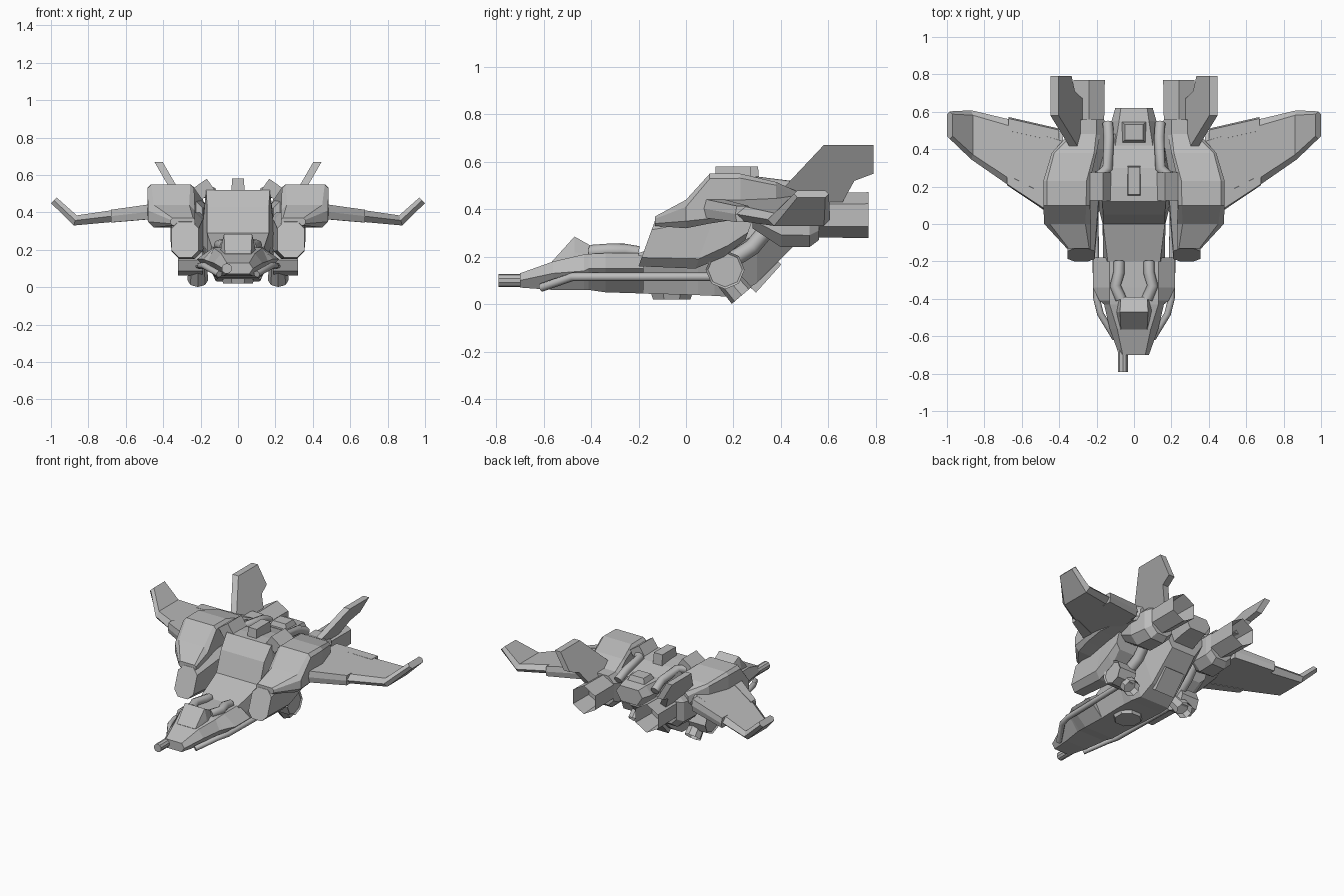
import bpy, bmesh, math
from mathutils import Vector, Matrix

if "Cube" in bpy.data.objects:
    bpy.data.objects.remove(bpy.data.objects["Cube"])

GREY = (0.5, 0.5, 0.5, 1)
paint = bpy.data.materials.new("hull_grey")
paint.use_nodes = True
paint.diffuse_color = GREY
paint.node_tree.nodes["Principled BSDF"].inputs["Base Color"].default_value = GREY


def finish(name, bm, mirror):
    """Turn a bmesh into an object, optionally mirrored across x."""
    bmesh.ops.recalc_face_normals(bm, faces=bm.faces)
    mesh = bpy.data.meshes.new(name)
    bm.to_mesh(mesh)
    bm.free()
    mesh.materials.append(paint)
    obj = bpy.data.objects.new(name, mesh)
    bpy.context.collection.objects.link(obj)
    if mirror:
        mod = obj.modifiers.new("mirror", 'MIRROR')
        mod.use_mirror_merge = False
    return obj


def loft(name, rings, mirror=False):
    """Skin a row of equal-length rings and cap both ends."""
    bm = bmesh.new()
    rows = [[bm.verts.new(p) for p in ring] for ring in rings]
    n = len(rows[0])
    for a, b in zip(rows, rows[1:]):
        for i in range(n):
            j = (i + 1) % n
            bm.faces.new((a[i], a[j], b[j], b[i]))
    bm.faces.new(rows[0])
    bm.faces.new(rows[-1])
    return finish(name, bm, mirror)


def hull_ring(y, top, mid, low, z_top, z_mid, z_low):
    half = [(top, z_top), (mid, z_mid), (low, z_low)]
    return [(x, y, z) for x, z in half] + [(-x, y, z) for x, z in reversed(half)]


def pod_ring(y, x0, x1, z0, z1, cut=0.25, slant=0):
    """Chamfered rectangle across y, leaning back by slant."""
    c = cut * min(x1 - x0, z1 - z0)
    pts = [(x0 + c, z0), (x1 - c, z0), (x1, z0 + c), (x1, z1 - c),
           (x1 - c, z1), (x0 + c, z1), (x0, z1 - c), (x0, z0 + c)]
    return [(x, y + slant * (z - z0), z) for x, z in pts]


def wing_ring(x, lead, trail, z, t, lean=0):
    """Flat section with bevelled edges; lean moves the upper skin inboard."""
    a, b = lead + (trail - lead) * 0.1, lead + (trail - lead) * 0.9
    return [(x, lead, z), (x - lean, a, z + t), (x - lean, b, z + t),
            (x, trail, z), (x + lean, b, z - t), (x + lean, a, z - t)]


def tube(name, a, b, r1, r2, sides, mirror=False, hollow=0, turn=0):
    """Faceted cylinder from a to b, with an optional recessed far end."""
    a, b = Vector(a), Vector(b)
    d = b - a
    m = (Matrix.Translation((a + b) / 2) @ d.to_track_quat('Z', 'Y').to_matrix().to_4x4()
         @ Matrix.Rotation(turn, 4, 'Z'))
    bm = bmesh.new()
    bmesh.ops.create_cone(bm, cap_ends=True, segments=sides, radius1=r1,
                          radius2=r2, depth=d.length, matrix=m)
    if hollow:
        bm.normal_update()
        cap = max(bm.faces, key=lambda f: f.normal.dot(d))
        bmesh.ops.inset_individual(bm, faces=[cap], thickness=r2 * 0.12)
        bmesh.ops.translate(bm, verts=cap.verts, vec=-d.normalized() * hollow)
    return finish(name, bm, mirror)


def box(name, loc, size, axis='X', angle=0, mirror=False, taper=1):
    bm = bmesh.new()
    bmesh.ops.create_cube(bm, size=1)
    for v in bm.verts:
        if v.co.z > 0:
            v.co.x *= taper
            v.co.y *= taper
    m = (Matrix.Translation(loc) @ Matrix.Rotation(math.radians(angle), 4, axis)
         @ Matrix.Diagonal((*size, 1)))
    bm.transform(m)
    return finish(name, bm, mirror)


def pipes(name, points, radius):
    """A bent round pipe on each side."""
    for label, s in (("left_", 1), ("right_", -1)):
        curve = bpy.data.curves.new(label + name, 'CURVE')
        curve.dimensions = '3D'
        curve.bevel_depth = radius
        curve.bevel_resolution = 2
        curve.use_fill_caps = True
        line = curve.splines.new('POLY')
        line.points.add(len(points) - 1)
        for p, (x, y, z) in zip(line.points, points):
            p.co = (s * x, y, z, 1)
        curve.materials.append(paint)
        bpy.context.collection.objects.link(bpy.data.objects.new(label + name, curve))


# Nose, cockpit and central body
loft("nose", [hull_ring(*s) for s in (
    (-.70, .06, .08, .06, .13, .10, .07),
    (-.56, .09, .13, .08, .18, .13, .06),
    (-.43, .13, .16, .10, .21, .14, .06),
    (-.41, .13, .185, .10, .212, .15, .06),
    (-.34, .13, .22, .11, .215, .15, .05),
    (-.18, .13, .22, .11, .215, .15, .045))])
loft("canopy", [hull_ring(*s) for s in (
    (-.565, .07, .075, .08, .18, .16, .14),
    (-.47, .075, .09, .10, .285, .22, .15),
    (-.39, .07, .08, .10, .24, .20, .15))])
loft("central_body", [hull_ring(*s) for s in (
    (-.20, .14, .165, .11, .215, .15, .045),
    (0, .165, .168, .12, .29, .20, .04),
    (.05, .165, .18, .12, .43, .22, .038),
    (.12, .17, .20, .12, .52, .22, .035),
    (.20, .17, .20, .11, .52, .24, .03),
    (.30, .17, .20, .10, .51, .30, .09),
    (.48, .13, .16, .09, .46, .38, .27))])
tube("nose_gun", (-.06, -.64, .10), (-.06, -.79, .10), .028, .028, 10)
pipes("nose_duct", [(.07, -.40, .22), (.10, -.33, .225), (.08, -.26, .225),
                    (.08, -.20, .215)], .03)
pipes("side_pipe", [(.10, -.61, .07), (.18, -.48, .115), (.20, -.40, .115),
                    (.21, .12, .115)], .018)
tube("belly_disc", (0, -.06, .06), (0, -.06, .02), .10, .085, 8, turn=math.pi / 8)
box("belly_plate", (0, .33, .125), (.15, .16, .05), angle=48)

# Shoulders and air intakes
loft("shoulder", [pod_ring(*s) for s in (
    (-.13, .23, .36, .33, .37),
    (0, .23, .48, .32, .44),
    (.10, .235, .485, .34, .55, .1),
    (.23, .235, .485, .36, .55, .1),
    (.38, .20, .44, .38, .515, .1),
    (.48, .18, .35, .38, .47))], True)
loft("intake", [pod_ring(*s, .25, .36) for s in (
    (-.20, .21, .355, .16, .35),
    (.04, .19, .355, .15, .40),
    (.16, .17, .36, .20, .40),
    (.25, .17, .36, .27, .40))], True)

# Wings with raised tips
loft("wing", [wing_ring(*s) for s in (
    (.38, .01, .49, .415, .04),
    (.48, .075, .515, .403, .037),
    (.87, .345, .608, .357, .027, .008),
    (.985, .455, .602, .465, .015, .015))], True)
loft("wing_slat", [wing_ring(*s) for s in (
    (.46, .06, .16, .405, .04),
    (.68, .208, .27, .38, .034))], True)
loft("wing_flap", [wing_ring(*s) for s in (
    (.40, .43, .51, .41, .041),
    (.67, .49, .572, .38, .034))], True)

# Leaning tail fins
outline = [(.30, .42), (.42, .50), (.58, .67), (.79, .67), (.79, .55), (.71, .52), (.66, .43)]
loft("tail_fin", [[(.425 + (z - .67) * .58 + off, y, z) for y, z in outline]
                  for off in (-.022, .022)], True)

# Main engines
loft("engine_housing", [pod_ring(*s) for s in (
    (.28, .19, .34, .32, .46),
    (.40, .15, .36, .24, .47),
    (.52, .15, .35, .24, .47),
    (.56, .16, .32, .27, .47))], True)
tube("engine_nozzle", (.24, .50, .375), (.24, .77, .375), .092, .097, 6, True, .16)
loft("centre_engine", [hull_ring(*s) for s in (
    (.42, .10, .13, .08, .48, .42, .30),
    (.55, .08, .12, .07, .475, .42, .34),
    (.62, .07, .10, .06, .465, .42, .36))])

# Lower thrusters and their feed pipes
tube("thruster_drum", (.19, .165, .145), (.32, .165, .145), .082, .082, 8, True, .008)
tube("thruster_nozzle", (.215, .16, .125), (.215, .235, .037), .05, .055, 8, True, .05)
pipes("feed_pipe", [(.21, .17, .17), (.20, .28, .24), (.20, .33, .30), (.21, .42, .36)], .035)

# Machinery on the upper deck
box("deck_hatch", (0, .23, .54), (.07, .16, .08), taper=.92)
box("deck_block", (.18, .20, .525), (.085, .15, .075), 'Y', 35, True)
box("rear_cover", (0, .49, .485), (.14, .12, .05), taper=.7)
pipes("deck_pipe", [(.18, .26, .505), (.14, .30, .51), (.135, .46, .49), (.14, .54, .45)], .028)
